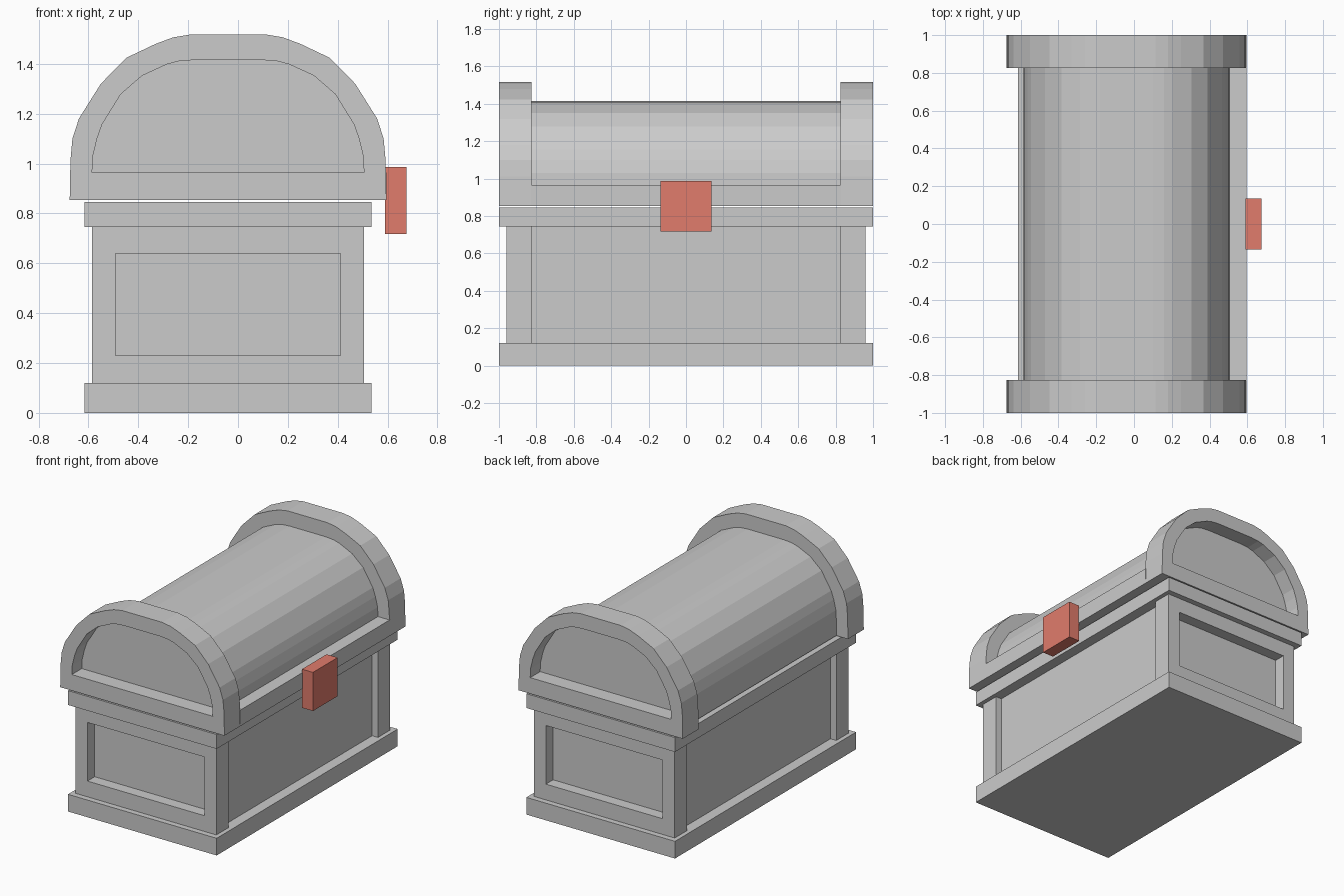
import bpy, bmesh

if "Cube" in bpy.data.objects:
    bpy.data.objects.remove(bpy.data.objects["Cube"])

CX = -0.04  # the chest body is centred slightly behind the latch


def finish(bm, name):
    bmesh.ops.recalc_face_normals(bm, faces=bm.faces)
    me = bpy.data.meshes.new(name)
    bm.to_mesh(me)
    bm.free()
    ob = bpy.data.objects.new(name, me)
    bpy.context.collection.objects.link(ob)
    return ob


def prism(name, pts, y0, y1):
    """Extrude a closed XZ outline along y."""
    bm = bmesh.new()
    face = bm.faces.new([bm.verts.new((CX + x, y0, z)) for x, z in pts])
    ext = bmesh.ops.extrude_face_region(bm, geom=[face])["geom"]
    bmesh.ops.translate(bm, vec=(0, y1 - y0, 0),
                        verts=[g for g in ext if isinstance(g, bmesh.types.BMVert)])
    return finish(bm, name)


def ring(name, outer, inner, y0, y1):
    """Frame between two XZ outlines with equal point counts."""
    bm = bmesh.new()
    loops = [[bm.verts.new((CX + x, y, z)) for x, z in pts]
             for pts, y in ((outer, y0), (inner, y0), (inner, y1), (outer, y1))]
    n = len(outer)
    for k in range(4):
        a, b = loops[k], loops[(k + 1) % 4]
        for i in range(n):
            j = (i + 1) % n
            bm.faces.new((a[i], a[j], b[j], b[i]))
    return finish(bm, name)


def rect(hw, z0, z1):
    return [(hw, z0), (hw, z1), (-hw, z1), (-hw, z0)]


def arch(half):
    return half + [(-x, z) for x, z in reversed(half)]


# Body: base and rim trims around a recessed core
prism("base_trim", rect(0.575, 0, 0.12), -1, 1)
prism("body_core", rect(0.50, 0.12, 0.745), -0.88, 0.88)
prism("rim_trim", rect(0.575, 0.745, 0.845), -1, 1)

# Lid outlines, right half from bottom to top
outer = arch([(0.635, 0.853), (0.632, 1.012), (0.624, 1.10), (0.598, 1.18), (0.51, 1.32),
              (0.408, 1.424), (0.29, 1.48), (0.22, 1.506), (0.154, 1.517)])
inner_half = [(0.545, 0.965), (0.542, 1.03), (0.525, 1.10), (0.505, 1.157), (0.43, 1.278),
              (0.345, 1.352), (0.245, 1.398), (0.20, 1.41), (0.14, 1.415)]

# Panelled end frames with corner posts, and lid end arches
for s, side in ((-1, "front"), (1, "back")):
    ring(side + "_end_frame", rect(0.545, 0.12, 0.745), rect(0.452, 0.23, 0.64),
         s * 0.825, s * 0.96)
    ring(side + "_lid_arch", outer, arch(inner_half), s * 0.825, s)

# Lid barrel, running down to the rim on the hinge side
prism("lid_barrel", arch([(0.545, 0.853)] + inner_half), -0.89, 0.89)

# Lid rail on the latch side
prism("lid_rail", [(0.52, 0.853), (0.635, 0.853), (0.635, 0.965), (0.52, 0.965)], -0.83, 0.83)

# Latch
latch = prism("latch", [(0.63, 0.717), (0.715, 0.717), (0.715, 0.987), (0.63, 0.987)],
              -0.136, 0.136)
mat = bpy.data.materials.new("latch_red")
mat.diffuse_color = (0.75, 0.2, 0.15, 1)
mat.use_nodes = True
mat.node_tree.nodes["Principled BSDF"].inputs["Base Color"].default_value = mat.diffuse_color
latch.data.materials.append(mat)
